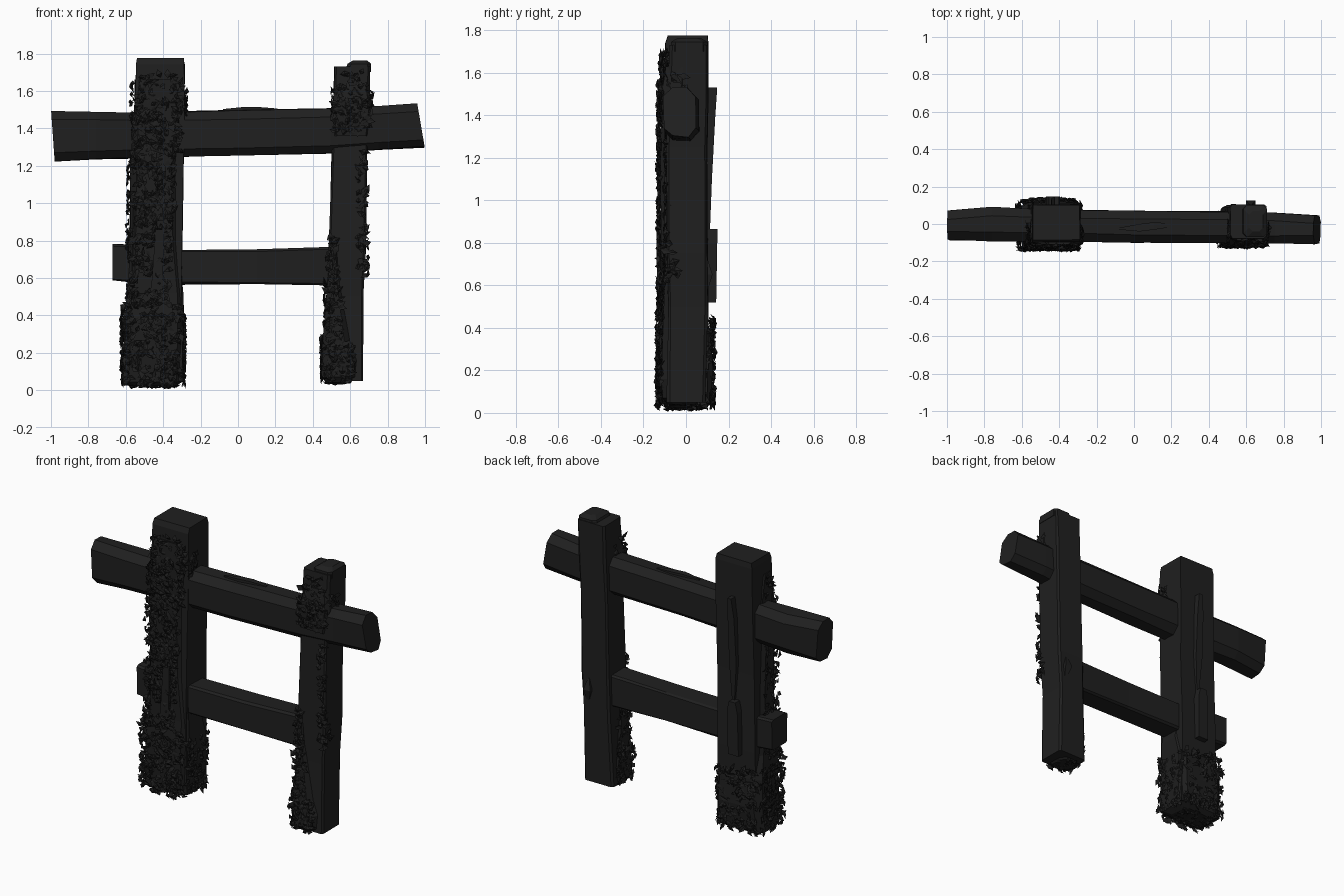
import bpy, bmesh, math, random
from mathutils import Vector

random.seed(7)


def material(name, c):
    m = bpy.data.materials.new(name)
    m.diffuse_color = (c[0], c[1], c[2], 1)
    return m


WOOD = material("charred wood", (0.014, 0.014, 0.014))
MOSS = material("dark moss", (0.013, 0.013, 0.013))


def finish(name, bm, mat):
    bmesh.ops.recalc_face_normals(bm, faces=bm.faces)
    me = bpy.data.meshes.new(name)
    bm.to_mesh(me)
    bm.free()
    me.materials.append(mat)
    ob = bpy.data.objects.new(name, me)
    bpy.context.collection.objects.link(ob)
    return ob


def loft(name, axis, sections, chamfer=0.0, mat=WOOD, jitter=0.0):
    """Sections (t, a0, a1, b0, b1): t runs along the axis, a/b bound the
    other two axes. Chamfer above zero gives eight sides."""
    bm = bmesh.new()
    rings = []
    for t, a0, a1, b0, b1 in sections:
        c = chamfer
        if c:
            pts = [(a0 + c, b0), (a1 - c, b0), (a1, b0 + c), (a1, b1 - c),
                   (a1 - c, b1), (a0 + c, b1), (a0, b1 - c), (a0, b0 + c)]
        else:
            pts = [(a0, b0), (a1, b0), (a1, b1), (a0, b1)]
        ring = []
        for a, b in pts:
            a += random.uniform(-jitter, jitter)
            b += random.uniform(-jitter, jitter)
            ring.append(bm.verts.new((a, b, t) if axis == 'z' else (t, a, b)))
        rings.append(ring)
    n = len(rings[0])
    for r0, r1 in zip(rings, rings[1:]):
        for i in range(n):
            j = (i + 1) % n
            bm.faces.new((r0[i], r0[j], r1[j], r1[i]))
    bm.faces.new(rings[0])
    bm.faces.new(rings[-1])
    return finish(name, bm, mat)


# Posts: t = z, a = x, b = y
loft("left_post", 'z', [(0.05, -0.57, -0.295, -0.1, 0.1),
                        (0.55, -0.565, -0.30, -0.1, 0.105),
                        (1.05, -0.56, -0.295, -0.1, 0.1),
                        (1.45, -0.55, -0.285, -0.1, 0.105),
                        (1.74, -0.545, -0.285, -0.095, 0.105),
                        (1.775, -0.54, -0.29, -0.085, 0.1)], 0, WOOD, 0.003)
loft("right_post", 'z', [(0.05, 0.46, 0.67, -0.09, 0.09),
                         (0.5, 0.48, 0.67, -0.085, 0.1),
                         (0.75, 0.485, 0.685, -0.09, 0.1),
                         (1.25, 0.5, 0.692, -0.09, 0.1),
                         (1.5, 0.51, 0.70, -0.085, 0.105),
                         (1.73, 0.515, 0.71, -0.075, 0.105)], 0.012, WOOD, 0.003)
loft("right_post_cap", 'z', [(1.70, 0.57, 0.71, -0.07, 0.10),
                             (1.745, 0.585, 0.712, -0.07, 0.10),
                             (1.763, 0.615, 0.69, -0.04, 0.07)], 0.02)

# Rails: t = x, a = y, b = z
loft("top_rail", 'x', [(-0.99, -0.085, 0.07, 1.225, 1.49),
                       (-0.76, -0.09, 0.09, 1.235, 1.485),
                       (-0.45, -0.09, 0.075, 1.245, 1.485),
                       (0.0, -0.1, 0.07, 1.255, 1.495),
                       (0.5, -0.1, 0.065, 1.265, 1.505),
                       (0.75, -0.105, 0.06, 1.285, 1.515),
                       (0.98, -0.105, 0.05, 1.30, 1.53)], 0.042, WOOD, 0.005)
rail = bpy.data.objects["top_rail"]
for v in rail.data.vertices:          # slanted saw cuts at both ends
    if v.co.x > 0.95:
        v.co.x = 0.998 - (v.co.z - 1.30) * 0.17
    elif v.co.x < -0.95:
        v.co.x = -0.98 - (v.co.z - 1.22) * 0.07
loft("lower_rail", 'x', [(-0.672, -0.075, 0.08, 0.585, 0.783),
                         (-0.55, -0.08, 0.08, 0.575, 0.775),
                         (-0.3, -0.08, 0.075, 0.565, 0.75),
                         (0.1, -0.08, 0.07, 0.565, 0.755),
                         (0.56, -0.075, 0.07, 0.56, 0.768)], 0.012, WOOD, 0.003)

# Splinters and broken planks
loft("back_plank", 'z', [(0.52, -0.475, -0.40, 0.08, 0.142),
                         (0.80, -0.47, -0.395, 0.08, 0.147),
                         (0.865, -0.455, -0.41, 0.08, 0.147)])
loft("back_splinter", 'z', [(0.84, -0.425, -0.41, 0.09, 0.112),
                            (1.1, -0.445, -0.395, 0.09, 0.122),
                            (1.4, -0.44, -0.395, 0.09, 0.138),
                            (1.53, -0.425, -0.40, 0.1, 0.147)])
loft("front_plank", 'z', [(0.535, -0.465, -0.405, -0.135, -0.08),
                          (0.86, -0.44, -0.395, -0.14, -0.08)])
loft("rail_splinter", 'x', [(-0.08, -0.03, -0.02, 1.485, 1.503),
                            (0.03, -0.04, 0.0, 1.485, 1.514),
                            (0.11, -0.03, 0.01, 1.485, 1.514),
                            (0.21, -0.015, 0.0, 1.485, 1.506)])
loft("right_post_splinter", 'z', [(0.58, 0.62, 0.64, 0.09, 0.103),
                                  (0.65, 0.60, 0.65, 0.09, 0.125),
                                  (0.72, 0.62, 0.63, 0.09, 0.103)])

# Moss beds that hug the posts under the leaves
loft("left_moss_bed", 'z', [(0.022, -0.58, -0.34, -0.08, 0.08),
                            (0.045, -0.615, -0.30, -0.11, 0.11),
                            (0.2, -0.61, -0.288, -0.125, 0.125),
                            (0.38, -0.605, -0.285, -0.122, 0.115),
                            (0.52, -0.59, -0.295, -0.115, 0.08),
                            (0.8, -0.58, -0.32, -0.115, 0.06),
                            (1.2, -0.575, -0.32, -0.115, 0.04),
                            (1.5, -0.56, -0.30, -0.115, 0.04),
                            (1.66, -0.55, -0.32, -0.11, 0.02)], 0.035, MOSS, 0.006)
loft("right_moss_bed", 'z', [(0.04, 0.48, 0.60, -0.09, 0.04),
                             (0.07, 0.45, 0.635, -0.11, 0.06),
                             (0.16, 0.445, 0.64, -0.115, 0.06),
                             (0.25, 0.455, 0.60, -0.11, 0.05),
                             (0.6, 0.475, 0.56, -0.10, 0.0),
                             (0.8, 0.485, 0.55, -0.09, 0.0)], 0.03, MOSS, 0.006)
loft("right_upper_moss_bed", 'z', [(1.36, 0.51, 0.70, -0.112, 0.0),
                                   (1.5, 0.505, 0.715, -0.112, 0.0),
                                   (1.63, 0.53, 0.70, -0.09, 0.0)], 0.02, MOSS, 0.005)


def leaves(name, patches):
    """Scatter pointed leaf shards. Patch: count, low corner, high corner,
    outward direction."""
    bm = bmesh.new()
    for count, lo, hi, out in patches:
        out = Vector(out).normalized()
        for _ in range(count):
            p = Vector([random.uniform(l, h) for l, h in zip(lo, hi)])
            rnd = Vector([random.gauss(0, 1) for _ in range(3)])
            along = rnd - out * rnd.dot(out)          # mostly lies flat
            d = (along.normalized() + out * random.uniform(-0.1, 0.6)).normalized()
            side = d.cross(out + rnd * 0.25).normalized()
            up = side.cross(d).normalized()
            L, W = random.uniform(0.035, 0.07), random.uniform(0.01, 0.019)
            mid = p + up * random.uniform(0.004, 0.012)
            pts = [p - d * L * 0.5, mid - side * W, p + d * L * 0.5,
                   mid + side * W, p + up * 0.02 * random.random()]
            a, b, c, e, k = [bm.verts.new(q) for q in pts]
            for f in ((a, b, k), (b, c, k), (c, e, k), (e, a, k), (a, e, c, b)):
                bm.faces.new(f)
    return finish(name, bm, MOSS)


F, B, L, R, D = (0, -1, 0), (0, 1, 0), (-1, 0, 0), (1, 0, 0), (0, 0, -1)
leaves("left_post_moss", [
    (230, (-0.61, -0.135, 0.03), (-0.30, -0.12, 0.48), F),
    (150, (-0.60, 0.11, 0.03), (-0.31, 0.13, 0.44), B),
    (120, (-0.62, -0.11, 0.03), (-0.605, 0.11, 0.45), L),
    (100, (-0.30, -0.11, 0.03), (-0.288, 0.11, 0.40), R),
    (70, (-0.58, -0.09, 0.022), (-0.33, 0.09, 0.035), D),
    (150, (-0.58, -0.13, 0.45), (-0.36, -0.113, 0.95), F),
    (130, (-0.57, -0.13, 0.9), (-0.34, -0.115, 1.3), F),
    (130, (-0.56, -0.13, 1.25), (-0.30, -0.115, 1.55), F),
    (50, (-0.54, -0.12, 1.5), (-0.30, -0.1, 1.7), F),
    (80, (-0.592, -0.12, 0.45), (-0.575, 0.03, 1.2), L),
    (30, (-0.57, -0.11, 1.2), (-0.555, 0.0, 1.65), L),
    (30, (-0.29, -0.11, 1.47), (-0.28, -0.02, 1.6), R)])
leaves("right_post_moss", [
    (75, (0.45, -0.12, 0.05), (0.62, -0.105, 0.25), F),
    (55, (0.47, -0.115, 0.2), (0.56, -0.1, 0.55), F),
    (35, (0.48, -0.11, 0.5), (0.54, -0.09, 0.85), F),
    (70, (0.445, -0.1, 0.06), (0.46, 0.05, 0.28), L),
    (40, (0.465, -0.1, 0.25), (0.475, 0.03, 0.62), L),
    (25, (0.47, -0.08, 0.04), (0.6, 0.05, 0.05), D),
    (50, (0.64, -0.1, 0.6), (0.69, -0.085, 1.28), F),
    (14, (0.685, -0.1, 0.62), (0.692, -0.04, 0.85), R),
    (90, (0.51, -0.118, 1.38), (0.71, -0.105, 1.56), F),
    (45, (0.53, -0.1, 1.5), (0.70, -0.08, 1.71), F),
    (12, (0.505, -0.1, 1.4), (0.51, 0.02, 1.65), L),
    (14, (0.71, -0.1, 1.4), (0.72, 0.0, 1.6), R)])
